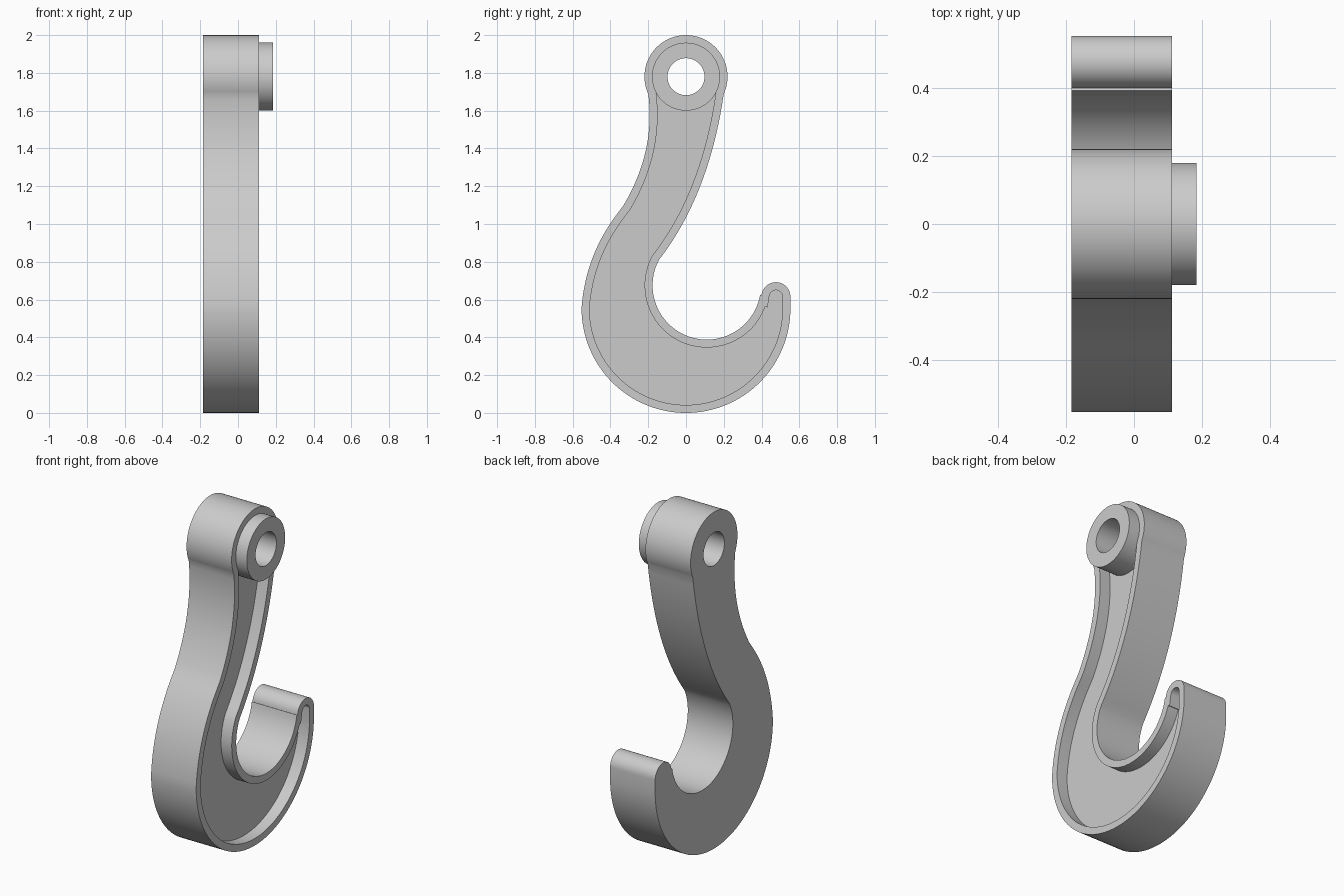
import bpy
import bmesh
from math import radians, cos, sin
from mathutils import Vector

cube = bpy.data.objects.get("Cube")
if cube:
    bpy.data.objects.remove(cube, do_unlink=True)

EYE = (0, 1.78)                       # eye centre in (y, z)
BACK, FLOOR, RIM, BOSS = -0.184, 0.042, 0.112, 0.184   # depths along x

steel = bpy.data.materials.new("grey_steel")
steel.use_nodes = True
grey = (0.6, 0.6, 0.6, 1)
steel.diffuse_color = grey
steel.node_tree.nodes["Principled BSDF"].inputs["Base Color"].default_value = grey


def arc(centre, r, start, end, n):
    """Points along a circular arc, angles in degrees."""
    angles = [radians(start + (end - start) * i / n) for i in range(n + 1)]
    return [(centre[0] + r * cos(a), centre[1] + r * sin(a)) for a in angles]


def bend(p0, mid, p1, n=20):
    """Gentle curve from p0 to p1 passing through mid."""
    p0, mid, p1 = Vector(p0), Vector(mid), Vector(p1)
    c = 2 * mid - (p0 + p1) / 2
    return [tuple(p0 * (1 - t) ** 2 + c * 2 * t * (1 - t) + p1 * t * t)
            for t in (i / n for i in range(n + 1))]


def plate(name, outline, x0, x1, border=0, depth=0):
    """Extrude a (y, z) outline along x, optionally with a rimmed pocket."""
    bm = bmesh.new()
    face = bm.faces.new([bm.verts.new((x0, y, z)) for y, z in outline])
    new = bmesh.ops.extrude_face_region(bm, geom=[face], use_keep_orig=True)["geom"]
    for v in new:
        if isinstance(v, bmesh.types.BMVert):
            v.co.x = x1
    bmesh.ops.recalc_face_normals(bm, faces=bm.faces)
    if border:
        front = max(bm.faces, key=lambda f: f.calc_center_median().x)
        bmesh.ops.inset_region(bm, faces=[front], thickness=border, use_even_offset=True)
        bmesh.ops.inset_region(bm, faces=[front], thickness=0, depth=-depth)
    mesh = bpy.data.meshes.new(name)
    bm.to_mesh(mesh)
    bm.free()
    mesh.materials.append(steel)
    obj = bpy.data.objects.new(name, mesh)
    bpy.context.collection.objects.link(obj)
    return obj


# Hook outline, running counterclockwise from the eye
eye = arc(EYE, 0.22, -25, 205, 48)
tip = arc((0.476, 0.615), 0.077, 0, 175, 20)
throat = arc((0.11, 0.675), 0.287, -10, -208, 48)
outline = (eye
           + bend(eye[-1], (-0.213, 1.39), (-0.33, 1.10))[1:]
           + bend((-0.36, 1.06), (-0.495, 0.82), (-0.553, 0.553))
           + arc((0, 0.553), 0.553, 180, 360, 64)[1:]
           + tip + throat
           + bend(throat[-1], (0.075, 1.2), eye[0])[1:-1])

hook = plate("hook_body", outline, BACK, RIM, border=0.042, depth=RIM - FLOOR)
boss = plate("eye_boss", arc(EYE, 0.18, 0, 360, 64)[:-1], FLOOR, BOSS)

# Pin hole through the eye and boss
drill = plate("pin_hole_cutter", arc(EYE, 0.098, 0, 360, 48)[:-1], -0.4, 0.4)
drill.hide_render = True
for part in (hook, boss):
    cut = part.modifiers.new("pin_hole", "BOOLEAN")
    cut.operation, cut.solver, cut.object = "DIFFERENCE", "EXACT", drill
    bpy.ops.object.select_all(action="DESELECT")
    bpy.context.view_layer.objects.active = part
    part.select_set(True)
    bpy.ops.object.modifier_apply(modifier=cut.name)
    bpy.ops.object.shade_smooth_by_angle(angle=radians(30))
bpy.data.objects.remove(drill, do_unlink=True)
